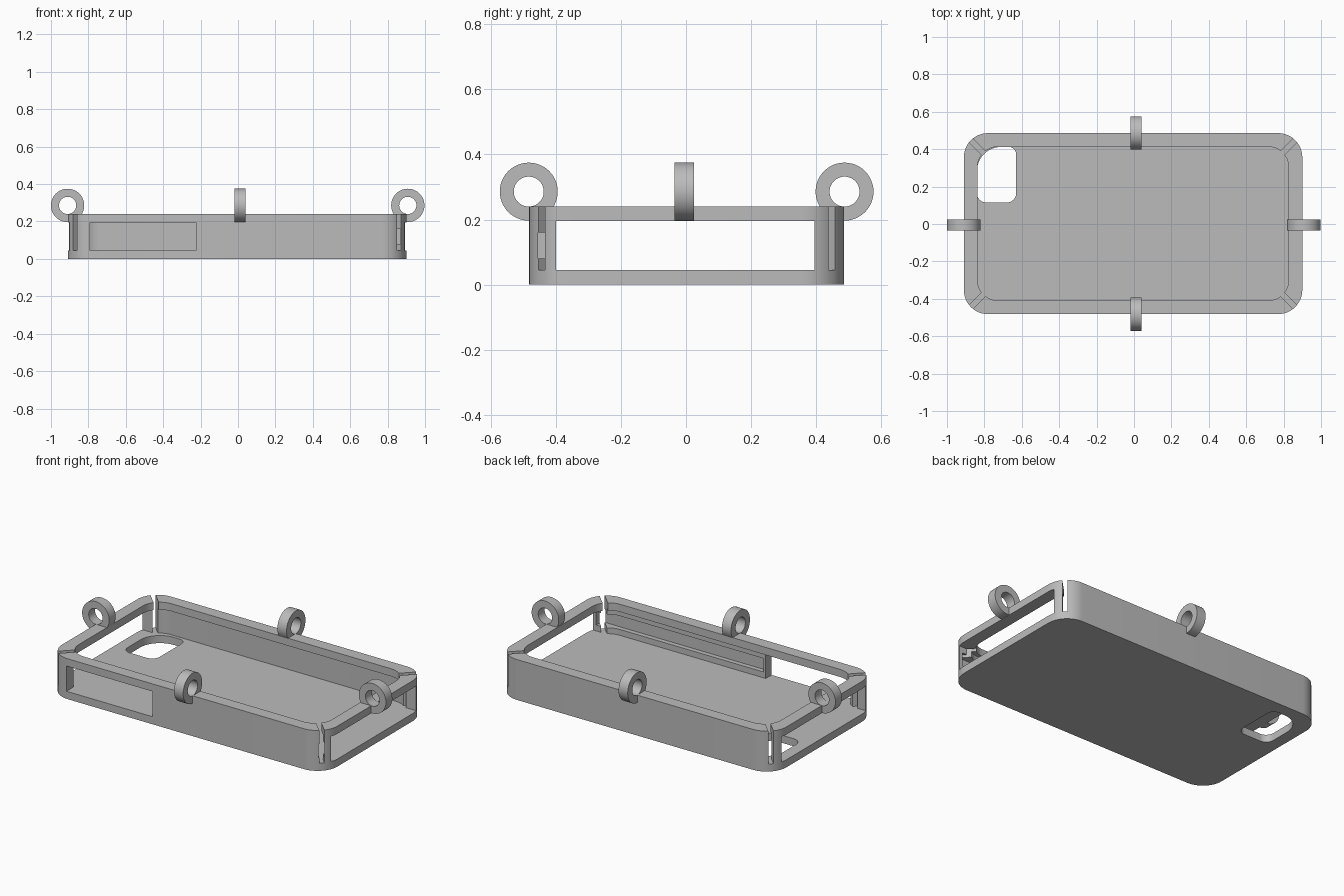
import bpy, bmesh, math
from mathutils import Vector, Matrix

if "Cube" in bpy.data.objects:
    bpy.data.objects.remove(bpy.data.objects["Cube"], do_unlink=True)

CX, CY = -0.005, 0.002      # centre of the case body
HX, HY = 0.905, 0.484       # half length and half width
HEIGHT, FLOOR, LIP = 0.24, 0.045, 0.195

grey = bpy.data.materials.new("plain grey")
grey.use_nodes = True
grey.diffuse_color = (0.5, 0.5, 0.5, 1)
grey.node_tree.nodes["Principled BSDF"].inputs["Base Color"].default_value = (0.5, 0.5, 0.5, 1)


def finish(bm, name):
    bmesh.ops.recalc_face_normals(bm, faces=bm.faces)
    mesh = bpy.data.meshes.new(name)
    bm.to_mesh(mesh)
    bm.free()
    mesh.materials.append(grey)
    obj = bpy.data.objects.new(name, mesh)
    bpy.context.collection.objects.link(obj)
    return obj


def rounded_slab(name, x0, x1, y0, y1, z0, z1, radii, steps=12):
    """Extruded rounded rectangle; radii run counter-clockwise from +x +y."""
    bm = bmesh.new()
    corners = [(x1, y1, -1, -1), (x0, y1, 1, -1), (x0, y0, 1, 1), (x1, y0, -1, 1)]
    verts = []
    for i, ((x, y, sx, sy), r) in enumerate(zip(corners, radii)):
        for k in range(steps + 1):
            a = math.pi / 2 * (i + k / steps)
            verts.append(bm.verts.new((x + sx * r + r * math.cos(a),
                                       y + sy * r + r * math.sin(a), z0)))
    face = bm.faces.new(verts)
    ext = bmesh.ops.extrude_face_region(bm, geom=[face])["geom"]
    bmesh.ops.translate(bm, vec=(0, 0, z1 - z0),
                        verts=[g for g in ext if isinstance(g, bmesh.types.BMVert)])
    return finish(bm, name)


def box(name, x0, x1, y0, y1, z0, z1, spin=0):
    bm = bmesh.new()
    mid = Vector(((x0 + x1) / 2, (y0 + y1) / 2, (z0 + z1) / 2))
    bmesh.ops.create_cube(bm, size=1, matrix=Matrix.Translation(mid)
                          @ Matrix.Rotation(spin, 4, "Z")
                          @ Matrix.Diagonal((x1 - x0, y1 - y0, z1 - z0, 1)))
    return finish(bm, name)


def cut(obj, cutter):
    cutter.hide_render = True
    mod = obj.modifiers.new("cut", "BOOLEAN")
    mod.operation, mod.solver, mod.object = "DIFFERENCE", "EXACT", cutter
    bpy.context.view_layer.objects.active = obj
    bpy.ops.object.modifier_apply(modifier=mod.name)
    bpy.data.objects.remove(cutter, do_unlink=True)


def inset_slab(name, inset, z0, z1, r):
    return rounded_slab(name, CX - HX + inset, CX + HX - inset,
                        CY - HY + inset, CY + HY - inset, z0, z1, [r] * 4)


# Case shell: outer block, cavity, and narrower opening that leaves a lip
shell = inset_slab("case_shell", 0, 0, HEIGHT, 0.13)
cut(shell, inset_slab("cavity_cutter", 0.055, FLOOR, LIP, 0.11))
cut(shell, inset_slab("opening_cutter", 0.073, LIP - 0.02, HEIGHT + 0.1, 0.11))

# End openings and side window
for s in (-1, 1):
    x = CX + s * HX
    cut(shell, box("end_cutter", x - 0.12, x + 0.12, -0.4, 0.395, FLOOR, LIP))
cut(shell, box("window_cutter", -0.79, -0.225, -0.6, -0.38, FLOOR, LIP))

# Groove along the inside of the front wall
cut(shell, box("groove_cutter", -0.21, 0.87, -0.455, -0.4, 0.08, 0.16))

# Diagonal slits in the four corners
for sx in (-1, 1):
    for sy in (-1, 1):
        x, y = CX + sx * (HX - 0.07), CY + sy * (HY - 0.07)
        cut(shell, box("slit_cutter", x - 0.1, x + 0.1, y - 0.014, y + 0.014,
                       FLOOR, HEIGHT + 0.1, sx * sy * math.pi / 4))

# Camera hole in the floor
cut(shell, rounded_slab("camera_cutter", -0.84, -0.63, 0.115, 0.412, -0.1, FLOOR + 0.01,
                        [0.04, 0.13, 0.05, 0.05]))


def ring(name, x, y, along_y, outer=0.089, inner=0.046, half=0.03, n=48):
    """Flat ring standing on the rim."""
    bm = bmesh.new()
    loops = []
    for r, w in ((outer, -half), (outer, half), (inner, half), (inner, -half)):
        loop = []
        for k in range(n):
            a = 2 * math.pi * k / n
            u, v = r * math.cos(a), r * math.sin(a)
            loop.append(bm.verts.new((x + u, y + w, 0.286 + v) if along_y
                                     else (x + w, y + u, 0.286 + v)))
        loops.append(loop)
    for i in range(4):
        a, b = loops[i], loops[(i + 1) % 4]
        for k in range(n):
            j = (k + 1) % n
            bm.faces.new((a[k], a[j], b[j], b[k]))
    return finish(bm, name)


rings = [ring("right_ring", -0.911, -0.005, True), ring("left_ring", 0.908, -0.005, True),
         ring("front_ring", 0.01, -0.483, False), ring("back_ring", 0.01, 0.487, False)]

# Smooth rounded surfaces, keep edges sharp
bpy.ops.object.select_all(action="DESELECT")
for obj in [shell] + rings:
    obj.select_set(True)
bpy.context.view_layer.objects.active = shell
bpy.ops.object.shade_smooth_by_angle(angle=math.radians(30))
